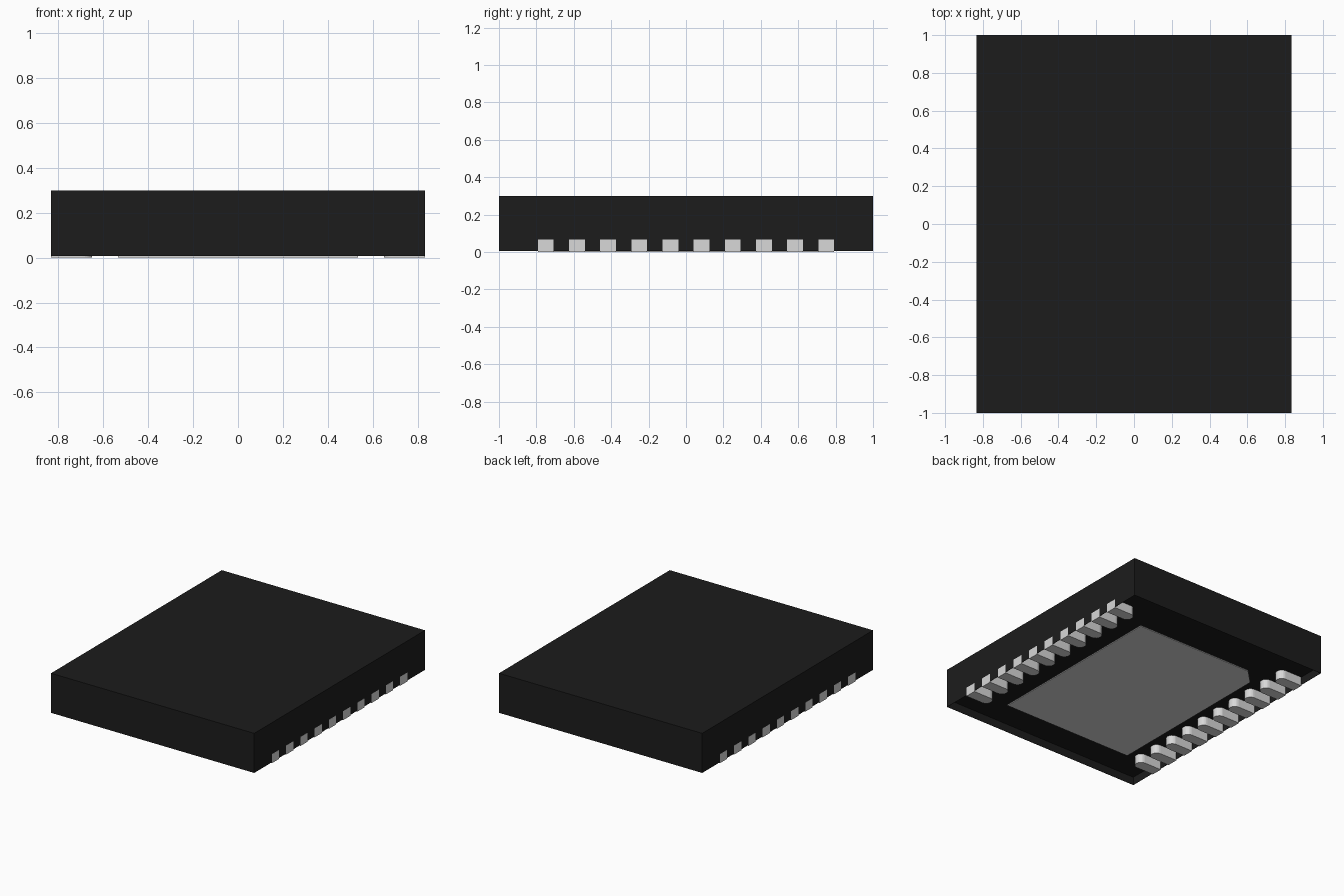
import bpy, bmesh, math

old = bpy.data.objects.get("Cube")
if old:
    bpy.data.objects.remove(old, do_unlink=True)

HALF_X, HALF_Y, HEIGHT = 0.833, 1.0, 0.30
STANDOFF, LEAD = 0.0067, 0.0667


def material(name, value):
    m = bpy.data.materials.new(name)
    m.use_nodes = True
    colour = (value, value, value, 1)
    m.diffuse_color = colour
    m.node_tree.nodes["Principled BSDF"].inputs["Base Color"].default_value = colour
    return m


black = material("black_resin", 0.0115)
silver = material("tin_silver", 0.69)


def prism(name, outline, z0, z1, mat, recess=0):
    """Extrude a flat outline between two heights, optionally hollowing its underside."""
    bm = bmesh.new()
    base = bm.faces.new([bm.verts.new((x, y, z0)) for x, y in outline])
    top = bmesh.ops.extrude_face_region(bm, geom=[base], use_keep_orig=True)["geom"]
    verts = [v for v in top if isinstance(v, bmesh.types.BMVert)]
    bmesh.ops.translate(bm, verts=verts, vec=(0, 0, z1 - z0))
    bmesh.ops.recalc_face_normals(bm, faces=bm.faces)
    if recess:
        bmesh.ops.inset_region(bm, faces=[base], thickness=0.003)
        bmesh.ops.inset_region(bm, faces=[base], thickness=0, depth=-recess)
    mesh = bpy.data.meshes.new(name)
    bm.to_mesh(mesh)
    bm.free()
    mesh.materials.append(mat)
    obj = bpy.data.objects.new(name, mesh)
    bpy.context.collection.objects.link(obj)


# Moulded package body, with a thin rim around a recessed underside
prism("package_body",
      [(-HALF_X, -HALF_Y), (HALF_X, -HALF_Y), (HALF_X, HALF_Y), (-HALF_X, HALF_Y)],
      STANDOFF, HEIGHT, black, recess=LEAD - STANDOFF)

# Thin thermal pad with one chamfered corner marking the first terminal
px, py, cut = 0.535, 0.71, 0.11
prism("thermal_pad", [(-px, -py), (px, -py), (px, py), (-px + cut, py), (-px, py - cut)],
      0, STANDOFF * 1.1, silver)

# Two rows of terminals, each with a rounded inner end
COUNT, PITCH, RADIUS, INNER = 10, 1 / 6, 0.042, 0.65
OUTER = HALF_X + 0.0005
for side, label in ((1, "left"), (-1, "right")):
    for i in range(COUNT):
        y = (i - (COUNT - 1) / 2) * PITCH
        outline = [(side * OUTER, y - RADIUS), (side * OUTER, y + RADIUS)]
        for k in range(13):
            a = math.pi * k / 12
            outline.append((side * (INNER + RADIUS - RADIUS * math.sin(a)),
                            y + RADIUS * math.cos(a)))
        prism(f"{label}_terminal_{i + 1}", outline, 0, LEAD, silver)
